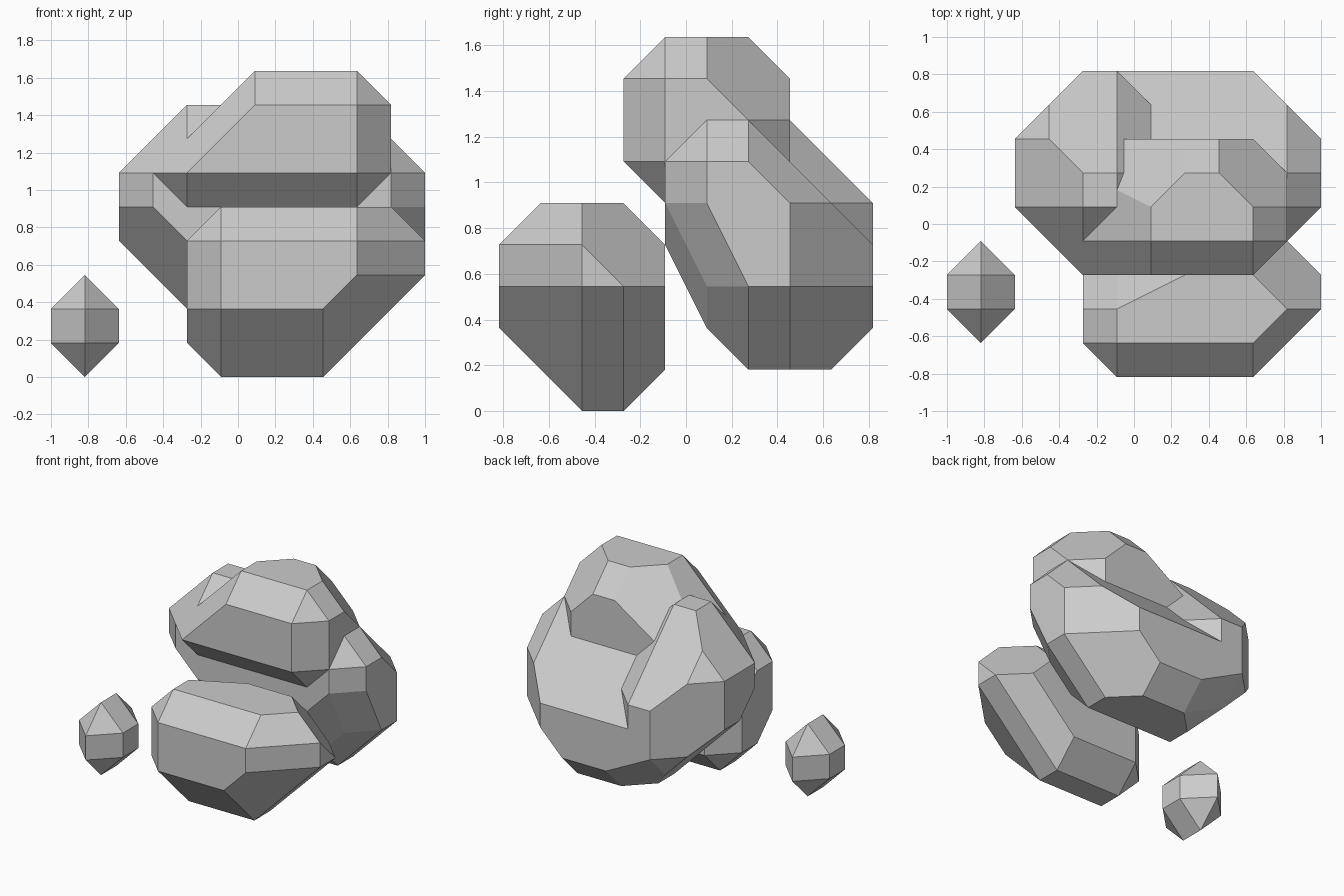
import bpy
import bmesh
from mathutils import Vector

cube = bpy.data.objects.get("Cube")
if cube:
    bpy.data.objects.remove(cube, do_unlink=True)

UNIT = 2 / 11
ORIGIN = Vector((-1, -9 / 11, 0))
STEPS = [Vector(s) for s in ((1, 0, 0), (-1, 0, 0), (0, 1, 0),
                             (0, -1, 0), (0, 0, 1), (0, 0, -1))]

stone = bpy.data.materials.new("stone grey")
stone.use_nodes = True
grey = (0.6, 0.6, 0.6, 1)
stone.diffuse_color = grey
stone.node_tree.nodes["Principled BSDF"].inputs["Base Color"].default_value = grey


def chunk(name, layers):
    """Bevelled convex stone: a core given as {height: corners}, grown by an octahedron."""
    bm = bmesh.new()
    seen = set()
    for z, corners in layers.items():
        for x, y in corners:
            for s in STEPS:
                seen.add((x + s.x, y + s.y, z + s.z))
    for p in sorted(seen):
        bm.verts.new(ORIGIN + Vector(p) * UNIT)
    bmesh.ops.convex_hull(bm, input=bm.verts[:])
    bmesh.ops.delete(bm, geom=[v for v in bm.verts if not v.link_faces], context='VERTS')
    bmesh.ops.dissolve_limit(bm, angle_limit=0.01, verts=bm.verts[:], edges=bm.edges[:])
    bmesh.ops.recalc_face_normals(bm, faces=bm.faces[:])
    mesh = bpy.data.meshes.new(name)
    bm.to_mesh(mesh)
    bm.free()
    mesh.materials.append(stone)
    obj = bpy.data.objects.new(name, mesh)
    bpy.context.collection.objects.link(obj)
    return obj


def merge(base, others):
    """Fuse overlapping chunks into one stone."""
    for other in others:
        mod = base.modifiers.new("union", 'BOOLEAN')
        mod.operation = 'UNION'
        mod.solver = 'EXACT'
        mod.object = other
    deps = bpy.context.evaluated_depsgraph_get()
    mesh = bpy.data.meshes.new_from_object(base.evaluated_get(deps))
    base.modifiers.clear()
    base.data = mesh
    for other in others:
        bpy.data.objects.remove(other, do_unlink=True)


# Small loose stone
chunk("pebble", {z: [(1, 2), (1, 3)] for z in (1, 2)})

# Low stone in front
chunk("front_rock", {
    1: [(5, 2), (8, 2), (5, 3), (8, 3)],
    2: [(5, 1), (8, 1), (9, 2), (9, 3)],
    3: [(9, 1), (10, 2), (10, 3), (5, 3)],
    4: [(5, 1), (9, 1), (10, 2), (9, 3), (7, 3), (5, 2)],
})

# Tall stone: broad body, overhanging head, raised ridge down the back
body = chunk("back_rock", {
    2: [(5, 6), (9, 6), (5, 7), (9, 7), (6, 8), (8, 8)],
    3: [(4, 6), (10, 6), (4, 7), (10, 7), (4, 8), (9, 8)],
    4: [(4, 5), (9, 5), (3, 6), (3, 7), (10, 6), (4, 8), (9, 8)],
    5: [(3, 5), (10, 5), (3, 7), (10, 7)],
    6: [(3, 5), (10, 5), (3, 6), (10, 6)],
})
head = chunk("head", {
    5: [(4, 5), (9, 5), (4, 6), (9, 6)],
    6: [(4, 4), (9, 4), (4, 6), (9, 6)],
    7: [(5, 4), (9, 4), (5, 5), (9, 6), (7, 6)],
    8: [(6, 4), (9, 4), (9, 5), (8, 6), (7, 6), (6, 5)],
})
ridge = chunk("ridge", {
    3: [(4, 8), (5, 8)],
    4: [(3, 7)],
    5: [(3, 5), (4, 8), (5, 8)],
    6: [(3, 5), (3, 7)],
    7: [(4, 5), (5, 5), (4, 6), (5, 6)],
})
merge(body, [head, ridge])
